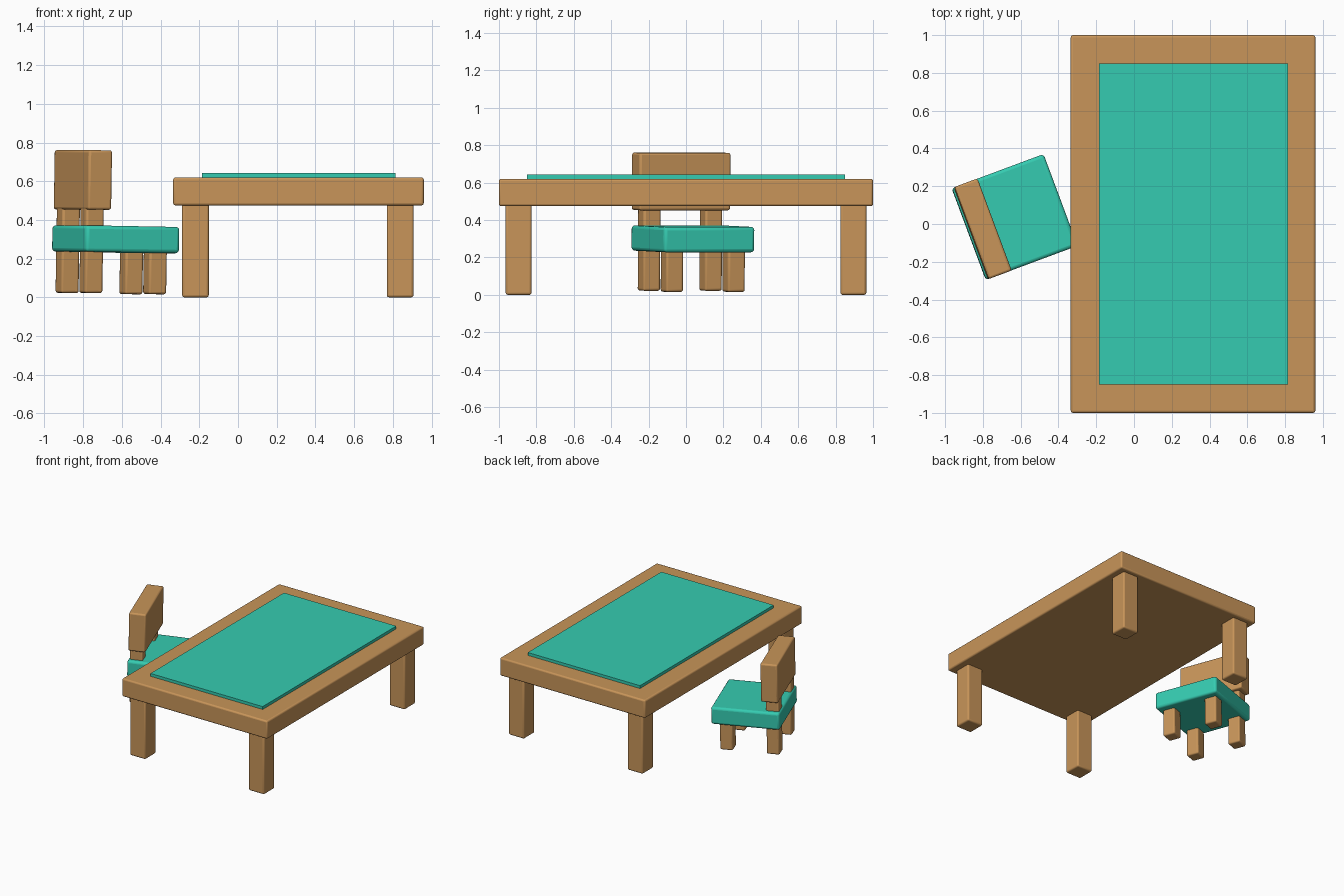
import bpy
from math import radians
from mathutils import Matrix, Vector

if "Cube" in bpy.data.objects:
    bpy.data.objects.remove(bpy.data.objects["Cube"])


def material(name, color):
    mat = bpy.data.materials.new(name)
    mat.diffuse_color = color
    mat.use_nodes = True
    mat.node_tree.nodes["Principled BSDF"].inputs["Base Color"].default_value = mat.diffuse_color
    return mat


WOOD = material("wood", (0.58, 0.30, 0.10, 1))
TEAL = material("teal", (0.036, 0.60, 0.44, 1))


def box(name, lo, hi, mat, bevel=0.012, frame=Matrix.Identity(4)):
    """Softly bevelled block between two corners, placed in a local frame."""
    lo, hi = Vector(lo), Vector(hi)
    bpy.ops.mesh.primitive_cube_add(size=1)
    ob = bpy.context.object
    ob.name = name
    ob.data.transform(Matrix.Translation((lo + hi) / 2) @ Matrix.Diagonal((*(hi - lo), 1)))
    ob.matrix_world = frame
    ob.data.materials.append(mat)
    if bevel:
        mod = ob.modifiers.new("soft_edges", 'BEVEL')
        mod.width = bevel
        mod.segments = 3
        bpy.ops.object.shade_smooth_by_angle(angle=radians(35))
    return ob


# Table: thick top, inset mat, four square legs
box("table_top", (-0.335, -1, 0.475), (0.96, 1, 0.62), WOOD)
box("table_mat", (-0.185, -0.85, 0.60), (0.815, 0.85, 0.643), TEAL, 0)
for x, end in ((-0.22, "left"), (0.838, "right")):
    for y, side in ((-0.895, "front"), (0.895, "back")):
        box(f"table_leg_{side}_{end}", (x - 0.069, y - 0.069, 0),
            (x + 0.069, y + 0.069, 0.49), WOOD)

# Chair: built around the seat centre, turned and tipped slightly towards the table
chair = (Matrix.Translation((-0.632, 0.037, 0.30)) @ Matrix.Rotation(radians(20.4), 4, 'Z')
         @ Matrix.Rotation(radians(1), 4, 'Y'))
box("chair_seat", (-0.259, -0.259, -0.068), (0.259, 0.259, 0.068), TEAL, 0.018, chair)
box("chair_backrest", (-0.251, -0.26, 0.15), (-0.121, 0.26, 0.457), WOOD, 0.012, chair)

# Chair legs: the rear pair runs up through the seat to carry the backrest
for x, top, end in ((-0.198, 0.20, "rear"), (0.154, 0.0, "front")):
    for y, side in ((-0.176, "right"), (0.176, "left")):
        box(f"chair_leg_{end}_{side}", (x - 0.049, y - 0.049, -0.281),
            (x + 0.049, y + 0.049, top), WOOD, 0.012, chair)
